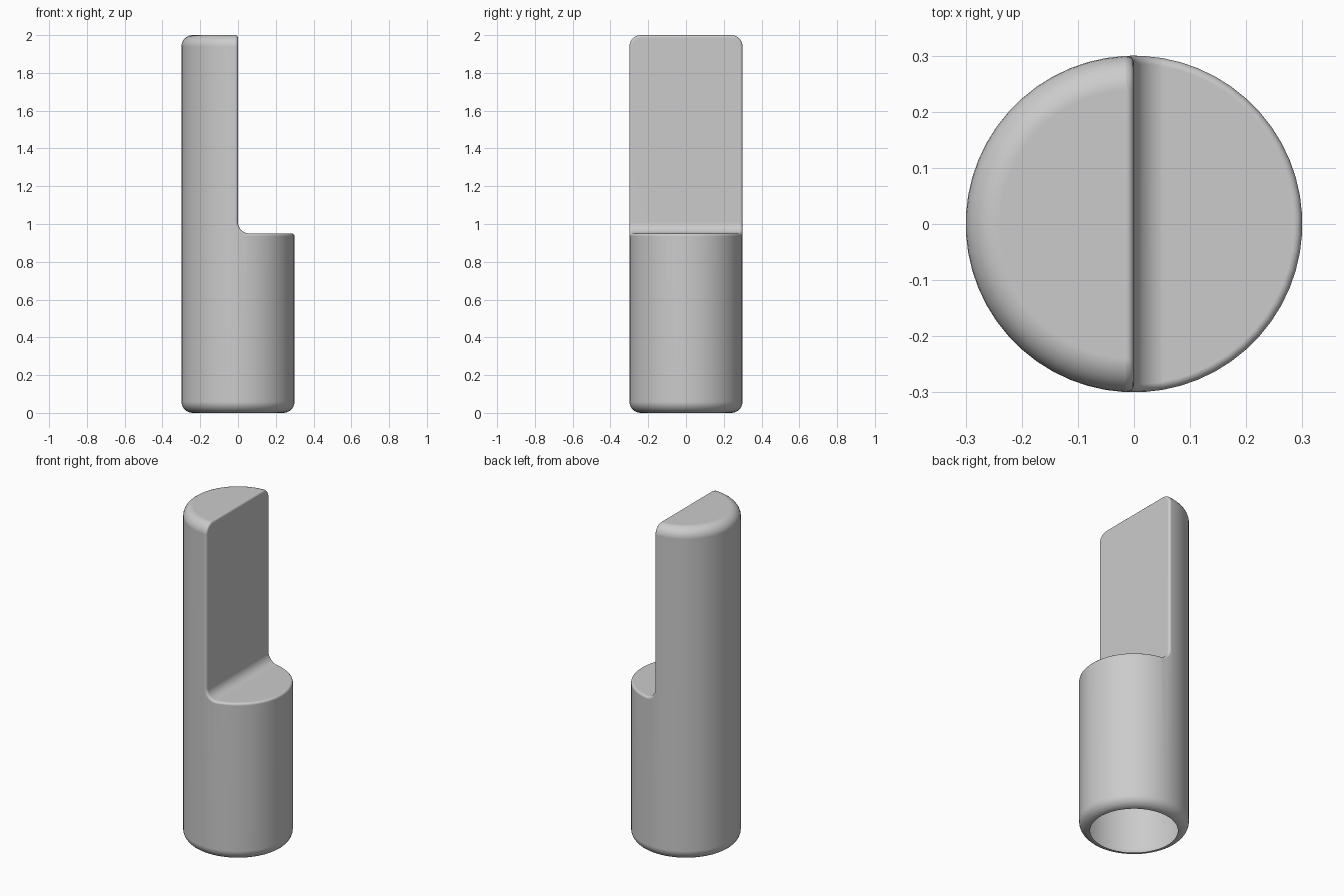
import bpy, bmesh, math

if "Cube" in bpy.data.objects:
    bpy.data.objects.remove(bpy.data.objects["Cube"])

R, H = 0.3, 2.0          # shaft radius and height
FILLET = 0.06            # large rounding on shaft ends and inside the step
STEP = 0.95              # height of the step
SIDES = 56

grey = bpy.data.materials.new("plain grey")
grey.diffuse_color = (0.6, 0.6, 0.6, 1)
grey.use_nodes = True
grey.node_tree.nodes["Principled BSDF"].inputs["Base Color"].default_value = grey.diffuse_color


def arc(cx, cz, r, a0, a1, n):
    """Points of an arc, angles in degrees."""
    return [(cx + r * math.cos(math.radians(a0 + (a1 - a0) * i / n)),
             cz + r * math.sin(math.radians(a0 + (a1 - a0) * i / n)))
            for i in range(n + 1)]


def to_object(bm, name):
    bmesh.ops.recalc_face_normals(bm, faces=bm.faces[:])
    me = bpy.data.meshes.new(name)
    bm.to_mesh(me)
    bm.free()
    ob = bpy.data.objects.new(name, me)
    bpy.context.collection.objects.link(ob)
    return ob


# Shaft: revolved profile with rounded ends
profile = (arc(R - FILLET, FILLET, FILLET, -90, 0, 7)
           + arc(R - FILLET, H - FILLET, FILLET, 0, 90, 7))
bm = bmesh.new()
rings = []
for r, z in profile:
    rings.append([bm.verts.new((r * math.cos(2 * math.pi * (k + 0.5) / SIDES),
                                r * math.sin(2 * math.pi * (k + 0.5) / SIDES), z))
                  for k in range(SIDES)])
for lo, hi in zip(rings, rings[1:]):
    for k in range(SIDES):
        n = (k + 1) % SIDES
        bm.faces.new((lo[k], lo[n], hi[n], hi[k]))
bm.faces.new(rings[0][::-1])
bm.faces.new(rings[-1])
shaft = to_object(bm, "half_cut_shaft")
shaft.data.materials.append(grey)

# Cutter: L-shaped side profile with a rounded inner corner
outline = [(0.0, 2.3)] + arc(FILLET, STEP + FILLET, FILLET, 180, 270, 8) \
    + [(0.6, STEP), (0.6, 2.3)]
bm = bmesh.new()
face = bm.faces.new([bm.verts.new((x, -0.6, z)) for x, z in outline])
ext = bmesh.ops.extrude_face_region(bm, geom=[face])["geom"]
bmesh.ops.translate(bm, vec=(0, 1.2, 0),
                    verts=[g for g in ext if isinstance(g, bmesh.types.BMVert)])
cutter = to_object(bm, "step_cutter")
cutter.hide_render = True

bpy.context.view_layer.objects.active = shaft
shaft.select_set(True)
cut = shaft.modifiers.new("cut", 'BOOLEAN')
cut.operation = 'DIFFERENCE'
cut.solver = 'EXACT'
cut.object = cutter
bpy.ops.object.modifier_apply(modifier=cut.name)
bpy.data.objects.remove(cutter)

# Small rounding along the cut, then open the underside
bm = bmesh.new()
bm.from_mesh(shaft.data)
bmesh.ops.remove_doubles(bm, verts=bm.verts[:], dist=0.0015)
sharp = [e for e in bm.edges
         if len(e.link_faces) == 2 and e.calc_face_angle() > math.radians(50)]
bmesh.ops.bevel(bm, geom=sharp, offset=0.014, offset_type='OFFSET', segments=3,
                profile=0.5, affect='EDGES', clamp_overlap=False)
under = [f for f in bm.faces if all(v.co.z < 1e-4 for v in f.verts)]
bmesh.ops.delete(bm, geom=under, context='FACES')
for f in bm.faces:
    f.material_index = 0
bm.to_mesh(shaft.data)
bm.free()

bpy.ops.object.shade_smooth_by_angle(angle=math.radians(40))
weighted = shaft.modifiers.new("even shading", 'WEIGHTED_NORMAL')
weighted.keep_sharp = True
